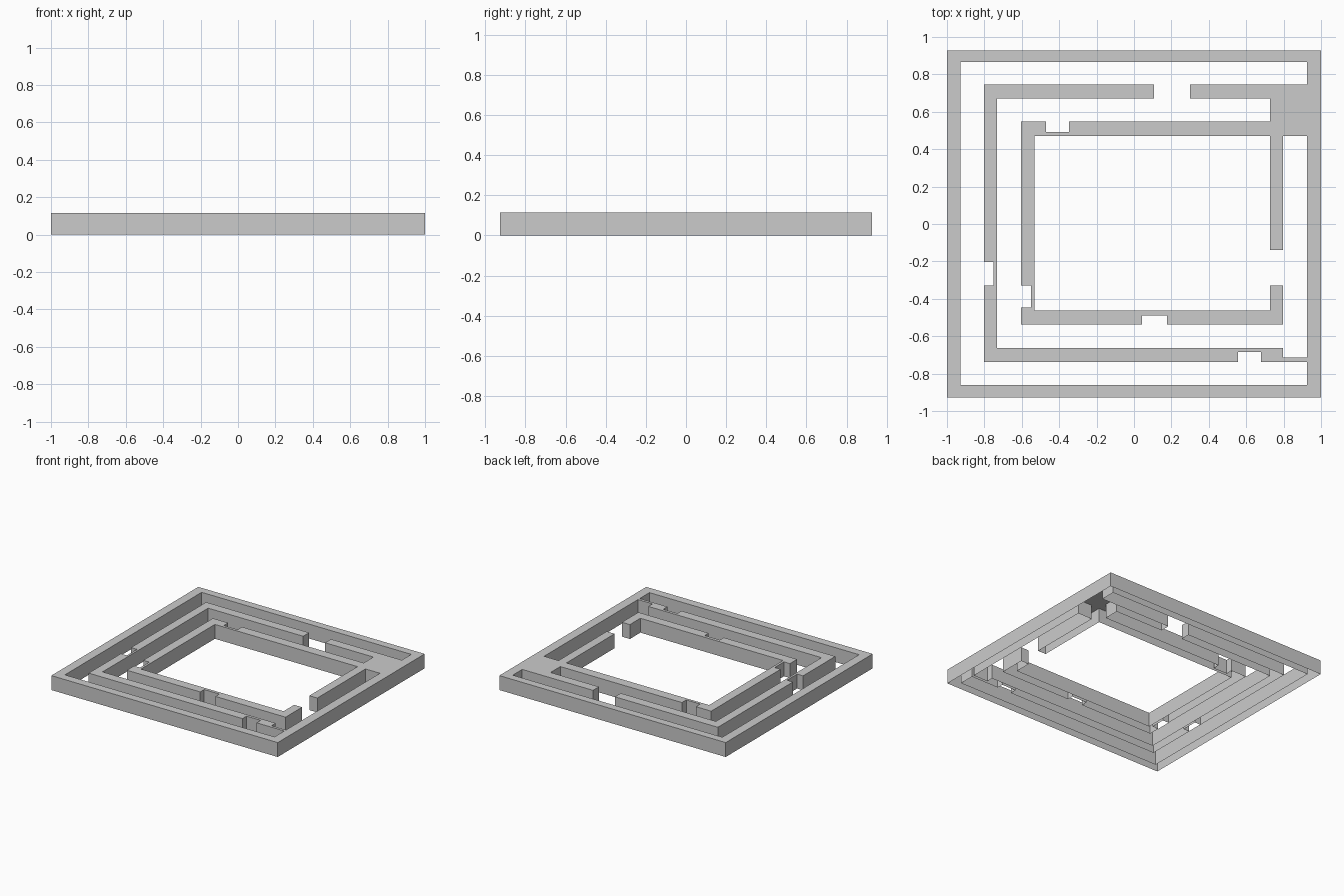
import bpy
import bmesh

HEIGHT = 0.115

cube = bpy.data.objects.get("Cube")
if cube:
    bpy.data.objects.remove(cube, do_unlink=True)

grey = bpy.data.materials.new("wall grey")
grey.use_nodes = True
colour = (0.6, 0.6, 0.6, 1)
grey.diffuse_color = colour
grey.node_tree.nodes["Principled BSDF"].inputs["Base Color"].default_value = colour

# Wall footprints: x min, x max, y min, y max
walls = [
    # outer ring
    (-1, 1, 0.865, 0.927), (-1, 1, -0.927, -0.86),
    (-1, -0.927, -0.927, 0.927), (0.925, 1, -0.927, 0.927),
    # middle ring, with a doorway at the back
    (-0.803, 0.107, 0.67, 0.745), (0.3, 1, 0.67, 0.745),
    (-0.803, -0.733, -0.737, 0.745), (-0.803, 0.797, -0.737, -0.662),
    # inner ring, with a doorway on the left
    (-0.605, 0.797, 0.47, 0.547), (-0.605, 0.797, -0.538, -0.463),
    (-0.605, -0.533, -0.538, 0.547),
    (0.727, 0.797, -0.538, -0.33), (0.727, 0.797, -0.138, 0.547),
    # corner platform and thin bridge to the outer ring
    (0.727, 1, 0.47, 0.745), (0.797, 1, -0.737, -0.715),
]
# Recesses that leave a thin wall behind them
recesses = [
    (-0.47, -0.347, 0.492, 0.547), (-0.605, -0.552, -0.447, -0.33),
    (-0.803, -0.75, -0.33, -0.203), (0.043, 0.177, -0.538, -0.488),
    (0.555, 0.68, -0.737, -0.685),
]


def inside(x, y, rects):
    return any(a < x < b and c < y < d for a, b, c, d in rects)


# Join the footprints into one top surface
xs = sorted({v for r in walls + recesses for v in r[:2]})
ys = sorted({v for r in walls + recesses for v in r[2:]})
bm = bmesh.new()
grid = [[bm.verts.new((x, y, HEIGHT)) for y in ys] for x in xs]
for i in range(len(xs) - 1):
    for j in range(len(ys) - 1):
        x, y = (xs[i] + xs[i + 1]) / 2, (ys[j] + ys[j + 1]) / 2
        if inside(x, y, walls) and not inside(x, y, recesses):
            bm.faces.new((grid[i][j], grid[i + 1][j],
                          grid[i + 1][j + 1], grid[i][j + 1]))
bmesh.ops.delete(bm, geom=[v for v in bm.verts if not v.link_faces], context="VERTS")

# Drop the sides to the ground; the underside stays open
rim = [e for e in bm.edges if e.is_boundary]
sides = bmesh.ops.extrude_edge_only(bm, edges=rim)["geom"]
for v in sides:
    if isinstance(v, bmesh.types.BMVert):
        v.co.z = 0
bmesh.ops.recalc_face_normals(bm, faces=bm.faces)
if next(f for f in bm.faces if abs(f.normal.z) > 0.5).normal.z < 0:
    bmesh.ops.reverse_faces(bm, faces=bm.faces)
bmesh.ops.dissolve_limit(bm, angle_limit=0.01, verts=bm.verts,
                         edges=[e for e in bm.edges if abs(e.verts[0].co.z - e.verts[1].co.z) > 0.01])

mesh = bpy.data.meshes.new("maze_walls")
bm.to_mesh(mesh)
bm.free()
mesh.materials.append(grey)
maze = bpy.data.objects.new("maze_walls", mesh)
bpy.context.collection.objects.link(maze)
